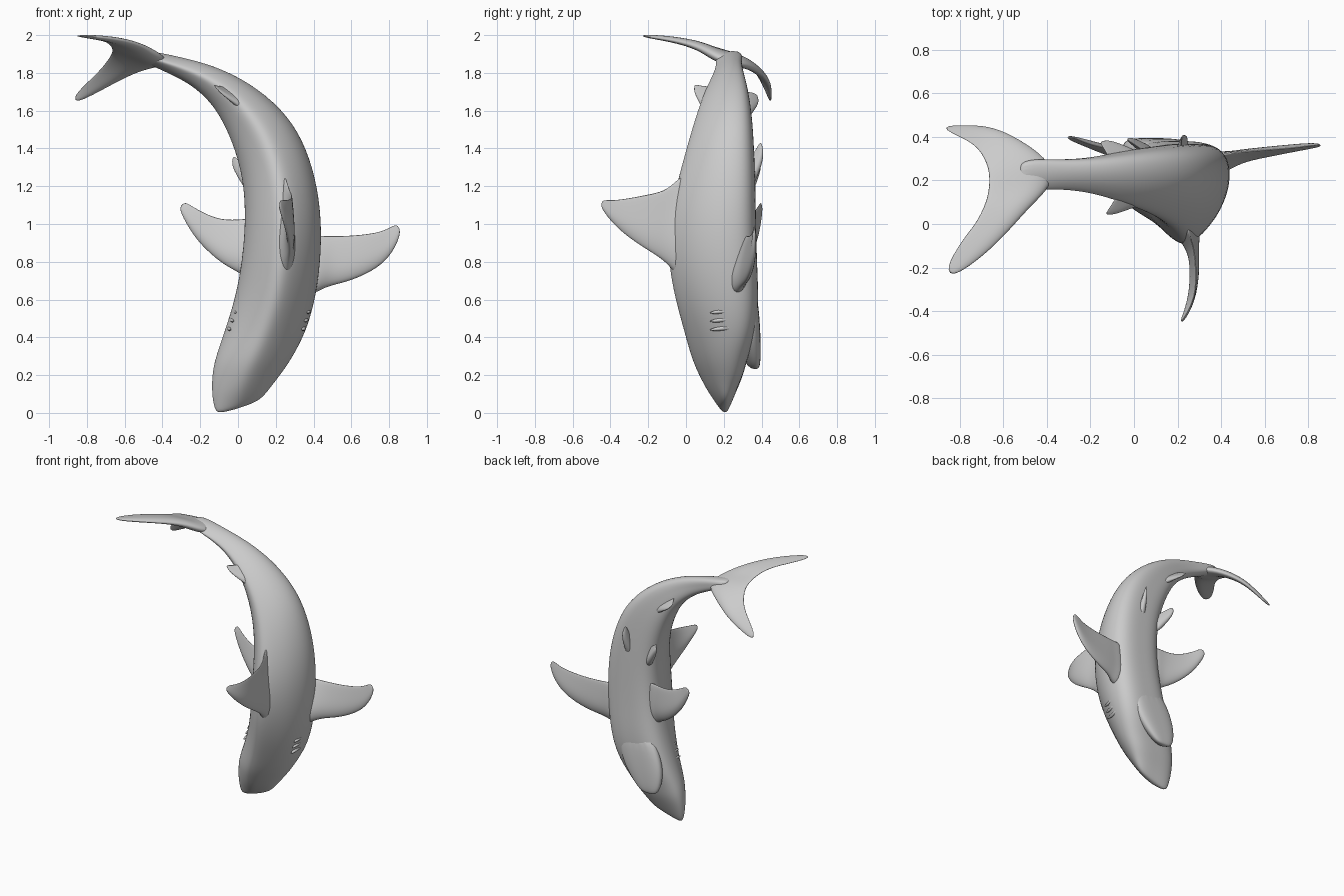
import bpy, bmesh
from mathutils import Vector


def loft(name, rings, levels=2):
    """Skin a list of closed rings, cap the ends and smooth."""
    bm = bmesh.new()
    vs = [[bm.verts.new(p) for p in ring] for ring in rings]
    n = len(vs[0])
    for a, b in zip(vs, vs[1:]):
        for i in range(n):
            j = (i + 1) % n
            bm.faces.new((a[i], a[j], b[j], b[i]))
    bm.faces.new(vs[0])
    bm.faces.new(vs[-1])
    bmesh.ops.recalc_face_normals(bm, faces=bm.faces[:])
    for f in bm.faces:
        f.smooth = True
    me = bpy.data.meshes.new(name)
    bm.to_mesh(me)
    bm.free()
    ob = bpy.data.objects.new(name, me)
    bpy.context.collection.objects.link(ob)
    mod = ob.modifiers.new("smooth", 'SUBSURF')
    mod.levels = mod.render_levels = levels
    return ob


# Half cross-section: (across, back-to-belly), flat belly and ridged back
HALF = [(0, 0), (.2, .03), (.47, .14), (.77, .31), (.97, .52), (1.02, .7),
        (.95, .87), (.7, .97), (.35, 1), (0, 1)]
SECTION = HALF + [(-u, v) for u, v in reversed(HALF[1:-1])]


def trunk(name, rows):
    """Rows: left x, left z, right x, right z, back y, belly y."""
    rings = []
    for lx, lz, rx, rz, y0, y1 in rows:
        ring = []
        for u, v in SECTION:
            t = (u + 1) / 2
            ring.append((lx + (rx - lx) * t, y0 + (y1 - y0) * v, lz + (rz - lz) * t))
        rings.append(ring)
    return loft(name, rings)


FOIL = [(0, 0), (.06, .6), (.28, 1), (.62, .65), (1, .12)]


def fin(name, rows):
    """Rows from root to tip: leading point, trailing point, thickness."""
    mids = [(Vector(a) + Vector(b)) / 2 for a, b, t in rows]
    rings = []
    for i, (a, b, t) in enumerate(rows):
        a, b = Vector(a), Vector(b)
        span = mids[min(i + 1, len(mids) - 1)] - mids[max(i - 1, 0)]
        nrm = (b - a).cross(span).normalized() * t / 2
        ring = [a.lerp(b, s) + nrm * h for s, h in FOIL]
        ring += [a.lerp(b, s) - nrm * h for s, h in reversed(FOIL[1:])]
        rings.append(ring)
    return loft(name, rings)


# Curved body from snout to tail stalk
trunk("body", [
    (-.10, -.008, .07, .045, .185, .215),
    (-.125, .02, .13, .08, .16, .235),
    (-.138, .10, .175, .14, .11, .267),
    (-.137, .20, .23, .21, .065, .305),
    (-.12, .29, .285, .29, .027, .325),
    (-.07, .43, .355, .42, -.01, .372),
    (-.01, .62, .405, .58, -.06, .385),
    (.025, .82, .437, .79, -.1, .375),
    (.04, 1.02, .443, 1.02, -.095, .37),
    (.032, 1.20, .413, 1.24, -.05, .367),
    (.0, 1.35, .343, 1.45, .0, .36),
    (-.06, 1.51, .233, 1.61, .047, .35),
    (-.14, 1.645, .06, 1.75, .095, .33),
    (-.25, 1.74, -.13, 1.84, .143, .303),
    (-.36, 1.795, -.31, 1.885, .16, .295),
    (-.46, 1.84, -.44, 1.912, .155, .3),
    (-.54, 1.875, -.53, 1.92, .165, .285),
])

# Lower jaw standing off the snout, leaving the open mouth
trunk("lower_jaw", [
    (.0, .232, .08, .23, .35, .383),
    (-.035, .26, .13, .255, .315, .394),
    (-.055, .35, .21, .34, .27, .396),
    (-.04, .48, .29, .46, .25, .392),
    (.06, .68, .31, .66, .25, .375),
])

# Main back fin, flaring into the back
fin("dorsal_fin", [
    ((.245, .0, .66), (.235, .02, 1.3), .16),
    ((.26, -.085, .765), (.255, -.05, 1.235), .1),
    ((.27, -.13, .81), (.275, -.11, 1.18), .06),
    ((.278, -.2, .855), (.285, -.2, 1.16), .05),
    ((.265, -.32, .935), (.285, -.32, 1.135), .04),
    ((.24, -.405, 1.02), (.25, -.40, 1.125), .03),
    ((.215, -.455, 1.095), (.22, -.445, 1.13), .015),
])

# Side fins, one each side of the bent body
fin("pectoral_fin_right", [
    ((.36, .25, .60), (.36, .32, .95), .13),
    ((.44, .28, .65), (.45, .325, .94), .085),
    ((.5, .305, .672), (.5, .332, .94), .065),
    ((.6, .325, .695), (.6, .34, .94), .055),
    ((.74, .35, .76), (.74, .35, .955), .04),
    ((.825, .36, .85), (.8, .36, .98), .03),
    ((.866, .362, .96), (.845, .362, 1.005), .015),
])
fin("pectoral_fin_left", [
    ((.1, .25, .65), (.1, .32, 1.04), .13),
    ((.02, .28, .73), (.03, .325, 1.03), .085),
    ((-.03, .305, .755), (-.03, .33, 1.025), .065),
    ((-.11, .33, .805), (-.11, .345, 1.03), .055),
    ((-.215, .37, .905), (-.2, .365, 1.07), .04),
    ((-.28, .39, 1.01), (-.25, .385, 1.1), .03),
    ((-.315, .4, 1.085), (-.285, .4, 1.12), .015),
])

# Small belly fins
fin("pelvic_fin_right", [
    ((.22, .33, 1.15), (.22, .33, 1.35), .07),
    ((.235, .38, 1.25), (.215, .37, 1.39), .045),
    ((.24, .415, 1.36), (.22, .40, 1.46), .025),
])
fin("pelvic_fin_left", [
    ((.09, .32, 1.12), (.07, .32, 1.3), .07),
    ((.03, .365, 1.2), (.01, .36, 1.33), .045),
    ((-.035, .4, 1.31), (-.03, .385, 1.375), .025),
])

# Rear back fin and rear belly fin
fin("second_dorsal_fin", [
    ((.09, .12, 1.56), (-.07, .16, 1.74), .07),
    ((.0, .075, 1.63), (-.1, .09, 1.725), .03),
    ((-.09, .045, 1.69), (-.145, .036, 1.75), .012),
])
fin("anal_fin", [
    ((.06, .31, 1.53), (-.12, .29, 1.71), .07),
    ((-.03, .355, 1.59), (-.13, .335, 1.7), .03),
    ((-.11, .385, 1.635), (-.17, .385, 1.69), .014),
])

# Crescent tail, twisted, from lower lobe tip to upper lobe tip
fin("tail_fin", [
    ((-.86, .45, 1.637), (-.878, .435, 1.675), .015),
    ((-.73, .455, 1.703), (-.765, .385, 1.78), .03),
    ((-.62, .44, 1.765), (-.71, .34, 1.84), .04),
    ((-.49, .37, 1.825), (-.68, .28, 1.885), .055),
    ((-.37, .28, 1.85), (-.668, .23, 1.912), .075),
    ((-.37, .175, 1.865), (-.67, .15, 1.935), .075),
    ((-.47, .085, 1.93), (-.69, .08, 1.96), .055),
    ((-.57, -.03, 1.965), (-.73, .0, 1.975), .04),
    ((-.69, -.15, 1.985), (-.79, -.07, 1.987), .03),
    ((-.83, -.245, 1.997), (-.875, -.215, 1.997), .015),
])

# Shallow gill ridges on both flanks
for side, x0, x1 in (("left", -.044, -.012), ("right", .347, .372)):
    for i in range(3):
        x = x0 + (x1 - x0) * i / 2
        bpy.ops.mesh.primitive_uv_sphere_add(segments=16, ring_count=8,
                                             location=(x, .215, .45 + .045 * i),
                                             rotation=(.12, 0, 0))
        ob = bpy.context.object
        ob.name = f"gill_{side}_{i + 1}"
        ob.scale = (.014, .09, .012)
        bpy.ops.object.shade_smooth()
